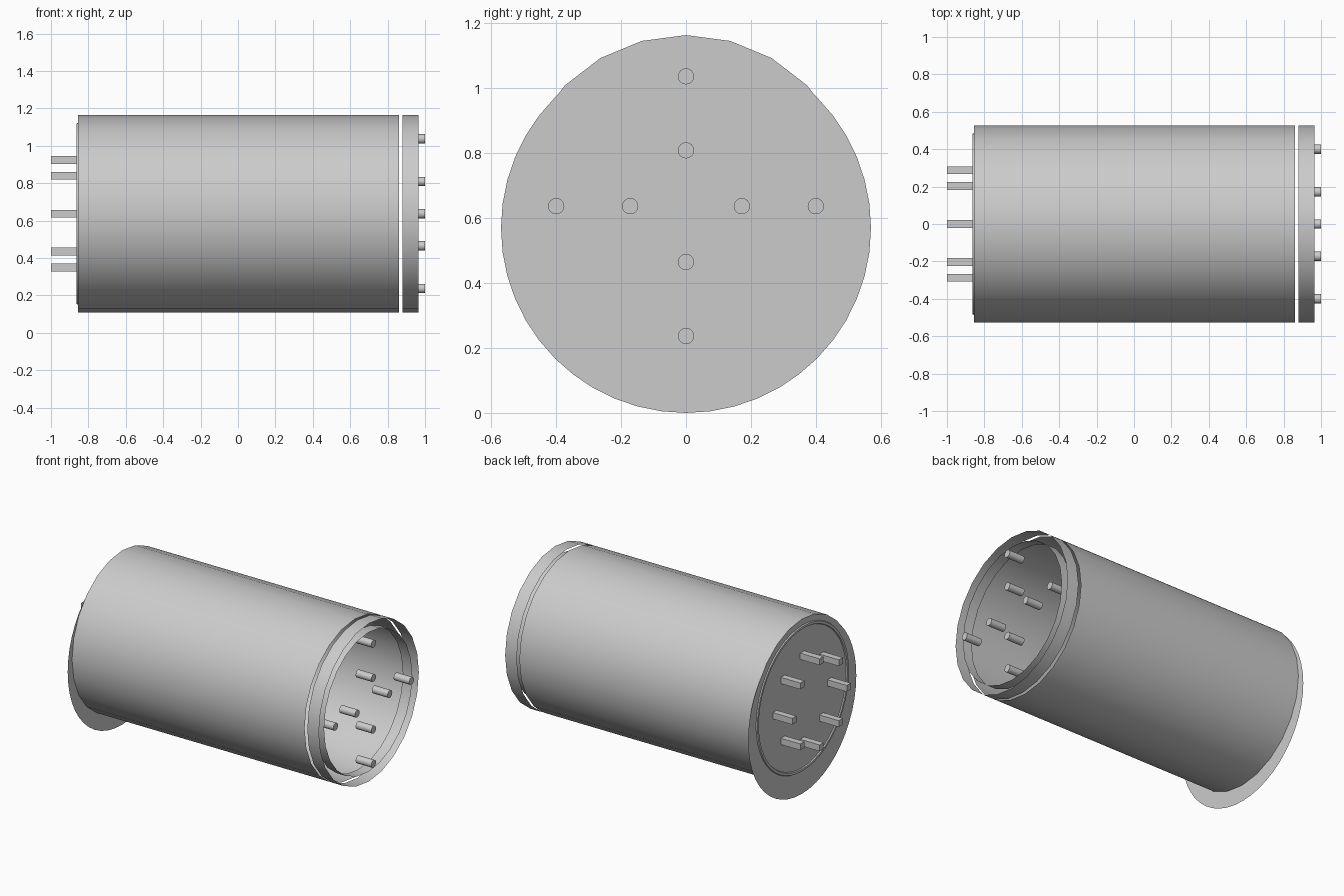
import bpy
import bmesh
import math
from mathutils import Matrix, Vector

if "Cube" in bpy.data.objects:
    bpy.data.objects.remove(bpy.data.objects["Cube"], do_unlink=True)

AXIS_Z = 0.637
RADIUS = 0.527
BACK_X = -0.855

grey = bpy.data.materials.new("light grey")
grey.use_nodes = True
colour = (0.6, 0.6, 0.6, 1)
grey.diffuse_color = colour
grey.node_tree.nodes["Principled BSDF"].inputs["Base Color"].default_value = colour


def finish(name, bm):
    mesh = bpy.data.meshes.new(name)
    bm.to_mesh(mesh)
    bm.free()
    mesh.materials.append(grey)
    obj = bpy.data.objects.new(name, mesh)
    bpy.context.collection.objects.link(obj)
    bpy.ops.object.select_all(action="DESELECT")
    obj.select_set(True)
    bpy.context.view_layer.objects.active = obj
    bpy.ops.object.shade_smooth_by_angle(angle=math.radians(35))
    return obj


def lathe(name, profile, sides=24, y=0, z=AXIS_Z):
    """Spin (x, radius) points around an axis running along x."""
    bm = bmesh.new()
    verts = [bm.verts.new((x, 0, r)) for x, r in profile]
    edges = [bm.edges.new(pair) for pair in zip(verts, verts[1:])]
    bmesh.ops.spin(bm, geom=verts + edges, axis=(1, 0, 0), cent=(0, 0, 0),
                   angle=math.tau, steps=sides, use_merge=True)
    bmesh.ops.remove_doubles(bm, verts=bm.verts, dist=0.0001)
    bmesh.ops.recalc_face_normals(bm, faces=bm.faces)
    bmesh.ops.translate(bm, verts=bm.verts, vec=(0, y, z))
    return finish(name, bm)


# Thin-walled body, closed at the back and open at the front end
lathe("body_tube", [(BACK_X, 0), (BACK_X, RADIUS), (0.86, RADIUS)])

# Separate collar beyond the narrow gap, with an inner sleeve
lathe("end_collar", [(0.88, RADIUS), (0.965, RADIUS)])
lathe("inner_sleeve", [(0.89, 0.465), (0.96, 0.465)])

# Flat flange hanging below the body
flange_r = 0.57
lathe("base_flange", [(BACK_X - 0.002, 0), (BACK_X - 0.002, flange_r)],
      sides=48, z=flange_r)

# Slim raised bead around the rear contacts
lathe("rear_bead", [(BACK_X, 0.462), (BACK_X - 0.009, 0.467),
                    (BACK_X - 0.009, 0.482), (BACK_X, 0.487)], sides=48)

# Round pins: an inner and an outer ring of four
for ring, reach in (("inner", 0.172), ("outer", 0.4)):
    for i in range(4):
        a = i * math.tau / 4
        lathe(f"{ring}_pin_{i + 1}", [(0.885, 0), (0.885, 0.025), (1, 0.025), (1, 0)],
              sides=16, y=reach * math.cos(a), z=AXIS_Z + reach * math.sin(a))

# Square contact tabs in a ring of eight at the back
for i in range(8):
    a = i * math.tau / 8
    bm = bmesh.new()
    bmesh.ops.create_cube(bm, size=1)
    centre = Vector(((BACK_X - 1) / 2, 0.287 * math.cos(a), AXIS_Z + 0.287 * math.sin(a)))
    size = Matrix.Diagonal((1 + BACK_X, 0.042, 0.042, 1))
    bm.transform(Matrix.Translation(centre) @ size)
    finish(f"rear_tab_{i + 1}", bm)
